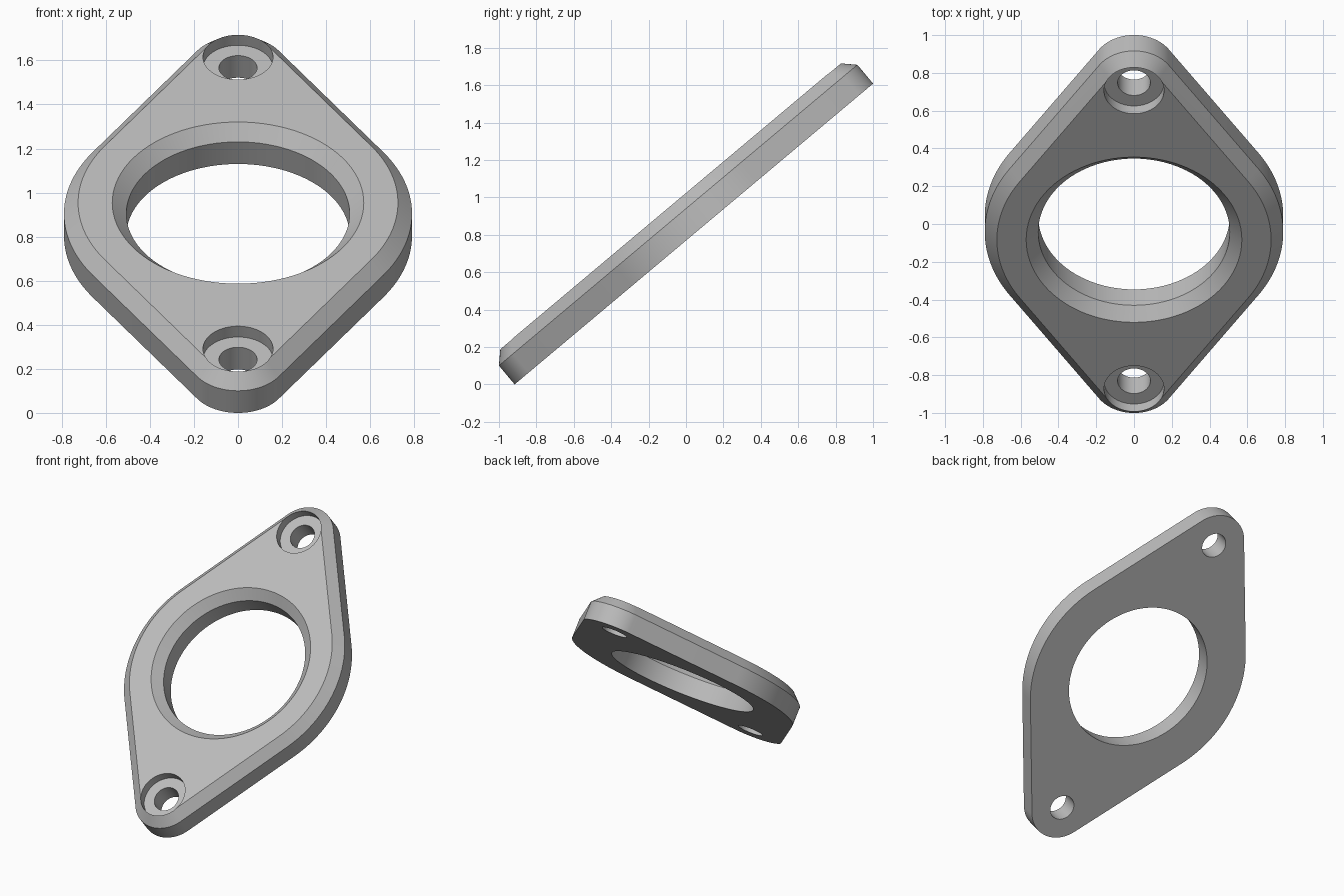
import bpy, bmesh
from math import sin, cos, pi, asin, radians
from mathutils import Matrix, Vector

old = bpy.data.objects.get("Cube")
if old:
    bpy.data.objects.remove(old, do_unlink=True)

TILT = radians(40)
THICK, BEVEL = 0.195, 0.064
R_MID, R_END, BOLT = 0.79, 0.221, 1.03      # outline radii and bolt distance
R_HOLE, R_BOLT, R_BORE = 0.507, 0.0865, 0.159

grey = bpy.data.materials.new("light grey metal")
grey.use_nodes = True
colour = (0.5, 0.5, 0.5, 1)
grey.diffuse_color = colour
grey.node_tree.nodes["Principled BSDF"].inputs["Base Color"].default_value = colour


def outline(inset, z):
    """Rhombic loop: tangents joining a big middle arc to two small end arcs."""
    a = asin((R_MID - R_END) / BOLT)
    arcs = [(0, R_MID, -a, a, 36), (BOLT, R_END, a, pi - a, 40),
            (0, R_MID, pi - a, pi + a, 36), (-BOLT, R_END, pi + a, 2 * pi - a, 40)]
    return [Vector(((r - inset) * cos(s + (e - s) * i / n),
                    cy + (r - inset) * sin(s + (e - s) * i / n), z))
            for cy, r, s, e, n in arcs for i in range(n + 1)]


def circle(r, z, y=0, n=96):
    return [Vector((r * cos(2 * pi * i / n), y + r * sin(2 * pi * i / n), z))
            for i in range(n)]


def loft(name, loops):
    """Closed solid through a stack of equal loops."""
    bm = bmesh.new()
    rings = [[bm.verts.new(p) for p in loop] for loop in loops]
    n = len(rings[0])
    for lo, hi in zip(rings, rings[1:]):
        for i in range(n):
            j = (i + 1) % n
            bm.faces.new((lo[i], lo[j], hi[j], hi[i]))
    bm.faces.new(rings[0][::-1])
    bm.faces.new(rings[-1])
    bmesh.ops.recalc_face_normals(bm, faces=bm.faces)
    mesh = bpy.data.meshes.new(name)
    bm.to_mesh(mesh)
    bm.free()
    mesh.materials.append(grey)
    obj = bpy.data.objects.new(name, mesh)
    bpy.context.collection.objects.link(obj)
    return obj


# Plate with a bevelled upper rim
side = THICK - BEVEL
plate = loft("flange_plate", [outline(0, 0), outline(0, side), outline(BEVEL, THICK)])

# Cutters: bevelled centre hole and two counterbored bolt holes
over = 0.05
cutters = [loft("centre_hole_cutter", [
    circle(R_HOLE, -over), circle(R_HOLE, side),
    circle(R_HOLE + BEVEL, THICK), circle(R_HOLE + BEVEL + over, THICK + over)])]
for label, y in (("upper", BOLT), ("lower", -BOLT)):
    cutters.append(loft(label + "_bolt_hole_cutter", [
        circle(R_BOLT, -over, y, 64), circle(R_BOLT, THICK - BEVEL, y, 64),
        circle(R_BORE, THICK - BEVEL, y, 64), circle(R_BORE, THICK + over, y, 64)]))

bpy.ops.object.select_all(action='DESELECT')
bpy.context.view_layer.objects.active = plate
plate.select_set(True)
for cutter in cutters:
    mod = plate.modifiers.new(cutter.name, 'BOOLEAN')
    mod.operation, mod.solver, mod.object = 'DIFFERENCE', 'EXACT', cutter
    bpy.ops.object.modifier_apply(modifier=mod.name)
    bpy.data.objects.remove(cutter, do_unlink=True)

# Lean the plate back, then stand it on the ground and centre it
plate.data.transform(Matrix.Rotation(TILT, 4, 'X'))
ys = [v.co.y for v in plate.data.vertices]
zs = [v.co.z for v in plate.data.vertices]
plate.data.transform(Matrix.Translation((0, -(min(ys) + max(ys)) / 2, -min(zs))))
bpy.ops.object.shade_smooth_by_angle(angle=radians(30))
